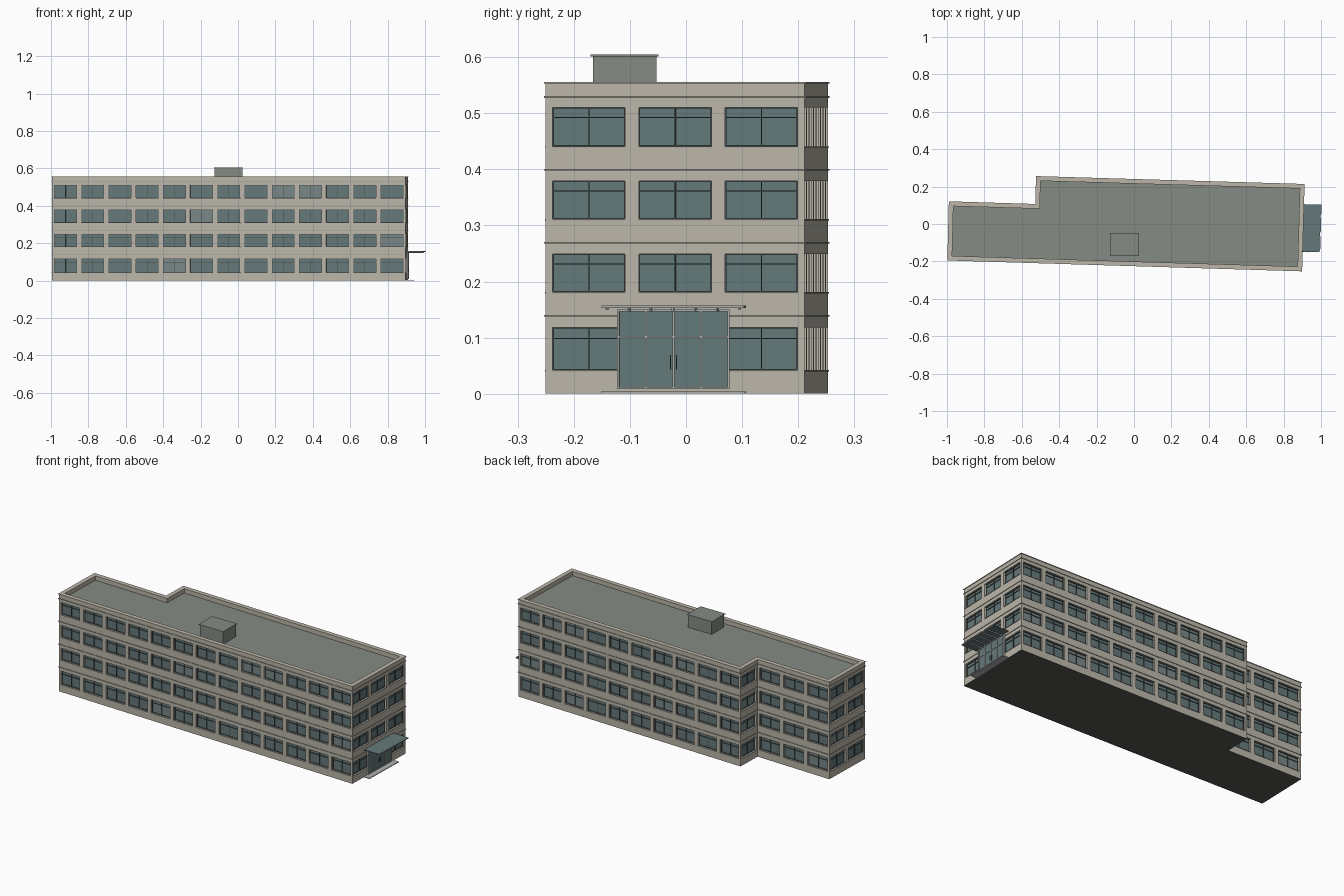
import bpy, bmesh, random
from mathutils import Vector

if "Cube" in bpy.data.objects:
    bpy.data.objects.remove(bpy.data.objects["Cube"])

random.seed(4)

def material(name, r, g, b):
    m = bpy.data.materials.new(name)
    m.diffuse_color = (r, g, b, 1)
    m.use_nodes = True
    m.node_tree.nodes["Principled BSDF"].inputs["Base Color"].default_value = m.diffuse_color
    return m

WALL = material("wall", 0.50, 0.47, 0.40)
TRIM = material("trim", 0.36, 0.35, 0.31)
GLASS = material("glass", 0.13, 0.19, 0.195)
PALE = material("pale_glass", 0.19, 0.245, 0.245)
FRAME = material("dark_frame", 0.06, 0.075, 0.075)
METAL = material("metal", 0.42, 0.44, 0.42)
ROOF = material("roof", 0.24, 0.26, 0.23)
DARK = material("underside", 0.09, 0.09, 0.085)

# Footprint, counter-clockwise, with the number of window bays on each side
FOOT = [Vector(p) for p in ((-0.995, -0.192), (0.896, -0.250), (0.909, 0.211),
                            (-0.521, 0.253), (-0.525, 0.104), (-0.987, 0.118))]
BAYS = [13, 3, 10, 1, 3, 2]
WINDOWS = [(0.042, 0.118), (0.181, 0.249), (0.311, 0.379), (0.441, 0.510)]
TOP = 0.553
RECESS = 0.012
MARGIN = 0.0122

def finish(bm, name, mat):
    me = bpy.data.meshes.new(name)
    bm.to_mesh(me)
    bm.free()
    ob = bpy.data.objects.new(name, me)
    me.materials.append(mat)
    bpy.context.collection.objects.link(ob)
    return ob

def quad(bm, *pts):
    bm.faces.new([bm.verts.new(p) for p in pts])

class Side:
    """Coordinates on a facade: u along it, o outward, z up."""
    def __init__(self, a, b):
        self.a, self.length = a, (b - a).length
        self.d = (b - a).normalized()
        self.n = Vector((self.d.y, -self.d.x))

    def at(self, u, o, z):
        p = self.a + self.d * u + self.n * o
        return Vector((p.x, p.y, z))

    def box(self, bm, u0, u1, o0, o1, z0, z1):
        lo = [self.at(u, o, z0) for u, o in ((u0, o1), (u1, o1), (u1, o0), (u0, o0))]
        hi = [Vector((p.x, p.y, z1)) for p in lo]
        v, w = [bm.verts.new(p) for p in lo], [bm.verts.new(p) for p in hi]
        bm.faces.new(v[::-1])
        bm.faces.new(w)
        for i in range(4):
            j = (i + 1) % 4
            bm.faces.new((v[i], v[j], w[j], w[i]))

SIDES = [Side(FOOT[i], FOOT[(i + 1) % 6]) for i in range(6)]

def outline(off, z):
    """Footprint moved outward by off with mitred corners."""
    pts = []
    for i, p in enumerate(FOOT):
        n0, n1 = SIDES[i - 1].n, SIDES[i].n
        q = p + (n0 + n1) * (off / (1 + n0.dot(n1)))
        pts.append(Vector((q.x, q.y, z)))
    return pts

def ring(name, out, inn, z0, z1, mat):
    bm = bmesh.new()
    loops = [[bm.verts.new(p) for p in outline(o, z)]
             for o, z in ((out, z0), (out, z1), (inn, z1), (inn, z0))]
    for k in range(4):
        a, b = loops[k], loops[(k + 1) % 4]
        for i in range(6):
            j = (i + 1) % 6
            bm.faces.new((a[i], a[j], b[j], b[i]))
    return finish(bm, name, mat)

def slab(name, off, z, mat, flip=False):
    bm = bmesh.new()
    pts = outline(off, z)
    bm.faces.new([bm.verts.new(p) for p in (pts[::-1] if flip else pts)])
    return finish(bm, name, mat)

# Walls with recessed windows
walls, panes, pale, frames, sills = [bmesh.new() for _ in range(5)]
for side, bays in zip(SIDES, BAYS):
    pitch = side.length / bays
    zcuts = [0] + [z for w in WINDOWS for z in w] + [TOP]
    for k in range(0, len(zcuts), 2):
        z0, z1 = zcuts[k], zcuts[k + 1]
        quad(walls, side.at(0, 0, z0), side.at(side.length, 0, z0),
             side.at(side.length, 0, z1), side.at(0, 0, z1))
    for z0, z1 in WINDOWS:
        edges = [0]
        for b in range(bays):
            edges += [b * pitch + MARGIN, (b + 1) * pitch - MARGIN]
        edges.append(side.length)
        for k in range(0, len(edges), 2):
            quad(walls, side.at(edges[k], 0, z0), side.at(edges[k + 1], 0, z0),
                 side.at(edges[k + 1], 0, z1), side.at(edges[k], 0, z1))
        for k in range(1, len(edges) - 1, 2):
            u0, u1 = edges[k], edges[k + 1]
            # reveals
            rim = [(u0, z0), (u1, z0), (u1, z1), (u0, z1)]
            for i in range(4):
                (ua, za), (ub, zb) = rim[i], rim[(i + 1) % 4]
                quad(walls, side.at(ua, 0, za), side.at(ub, 0, zb),
                     side.at(ub, -RECESS, zb), side.at(ua, -RECESS, za))
            target = pale if random.random() < 0.1 else panes
            quad(target, *[side.at(u, -RECESS, z) for u, z in rim])
            # frame, mullion, transom
            t, mid, tr = 0.002, (u0 + u1) / 2, z0 + 0.74 * (z1 - z0)
            for r in ((u0, u0 + t, z0, z1), (u1 - t, u1, z0, z1),
                      (u0 + t, u1 - t, z0, z0 + t), (u0 + t, u1 - t, z1 - t, z1),
                      (mid - t / 2, mid + t / 2, z0 + t, z1 - t),
                      (u0 + t, u1 - t, tr - t / 2, tr + t / 2)):
                side.box(frames, r[0], r[1], -RECESS, -RECESS + 0.004, r[2], r[3])
            side.box(sills, u0 - 0.001, u1 + 0.001, -RECESS, 0.002, z0 - 0.002, z0)
finish(walls, "walls", WALL)
finish(panes, "window_panes", GLASS)
finish(pale, "pale_window_panes", PALE)
finish(frames, "window_frames", FRAME)
finish(sills, "window_sills", TRIM)

# Floor ledges, parapet, roof and underside
for i, z in enumerate((0.139, 0.269, 0.399, 0.529)):
    ring(f"floor_ledge_{i + 1}", 0.003, -0.001, z - 0.0015, z + 0.0015, TRIM)
ring("parapet", -0.001, -0.020, 0.527, TOP, WALL)
ring("coping", 0.003, -0.022, TOP, 0.556, WALL)
slab("roof", -0.019, 0.530, ROOF)
slab("underside", 0, 0, DARK, True)

# Rooftop plant box, square to the world axes
world = Side(Vector((0, 0)), Vector((1, 0)))
bm = bmesh.new()
world.box(bm, -0.125, 0.023, 0.053, 0.166, 0.529, 0.602)
finish(bm, "roof_housing", ROOF)
bm = bmesh.new()
world.box(bm, -0.129, 0.027, 0.049, 0.170, 0.601, 0.605)
finish(bm, "roof_housing_lid", ROOF)

# Entrance on the right end
end = SIDES[1]
bm = bmesh.new()
end.box(bm, 0.100, 0.356, 0, 0.036, 0, 0.004)
finish(bm, "entrance_step", METAL)
bm = bmesh.new()
end.box(bm, 0.129, 0.327, 0, 0.006, 0.010, 0.149)
finish(bm, "entrance_glass", GLASS)
bm = bmesh.new()
posts = [0.1295 + i * 0.0492 for i in range(5)]
for u in posts:
    end.box(bm, u - 0.0018, u + 0.0018, 0, 0.010, 0.008, 0.150)
for z in (0.010, 0.101, 0.148):
    end.box(bm, posts[0], posts[-1], 0, 0.009, z - 0.0018, z + 0.0018)
finish(bm, "entrance_frame", METAL)
bm = bmesh.new()
for u in (0.2225, 0.2335):
    end.box(bm, u - 0.001, u + 0.001, 0.006, 0.012, 0.043, 0.069)
finish(bm, "door_handles", FRAME)

# Glass canopy on beams
bm = bmesh.new()
end.box(bm, 0.102, 0.356, 0, 0.094, 0.153, 0.157)
finish(bm, "canopy_glass", GLASS)
bm = bmesh.new()
for i in range(7):
    u = 0.110 + i * 0.0395
    end.box(bm, u - 0.0015, u + 0.0015, 0, 0.088, 0.147 if 0 < i < 6 else 0.150, 0.153)
end.box(bm, 0.102, 0.356, 0.0945, 0.0965, 0.1525, 0.1575)
finish(bm, "canopy_beams", METAL)
